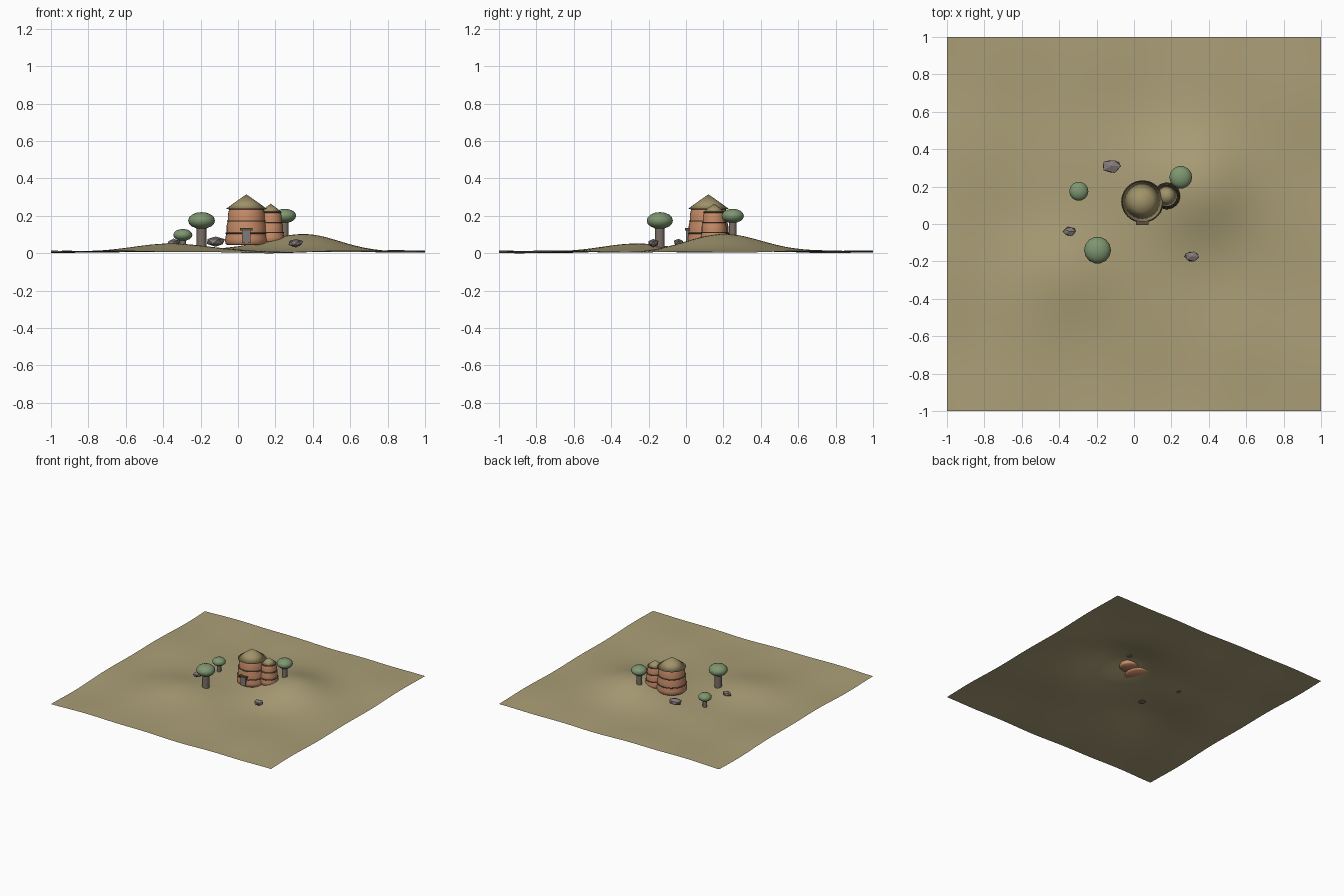
import bpy, bmesh, math, random
from mathutils import Vector

random.seed(4)
cube = bpy.data.objects.get("Cube")
if cube:
    bpy.data.objects.remove(cube)


def material(name, rgb):
    lin = [((c / 255 + 0.055) / 1.055) ** 2.4 for c in rgb] + [1]
    m = bpy.data.materials.new(name)
    m.use_nodes = True
    m.diffuse_color = lin
    m.node_tree.nodes["Principled BSDF"].inputs["Base Color"].default_value = lin
    return m


GROUND = material("dry grass", (171, 159, 119))
CLAY = material("clay", (200, 140, 104))
THATCH = material("thatch", (160, 146, 105))
BAND = material("dark band", (92, 80, 68))
DOOR = material("grey door", (128, 122, 116))
LEAF = material("leaf green", (126, 150, 112))
TRUNK = material("trunk", (122, 112, 102))
ROCK = material("rock", (133, 122, 122))


def finish(name, bm, mat, smooth=None):
    bmesh.ops.recalc_face_normals(bm, faces=bm.faces)
    mesh = bpy.data.meshes.new(name)
    bm.to_mesh(mesh)
    bm.free()
    mesh.materials.append(mat)
    ob = bpy.data.objects.new(name, mesh)
    bpy.context.collection.objects.link(ob)
    if smooth:
        bpy.ops.object.select_all(action="DESELECT")
        ob.select_set(True)
        bpy.context.view_layer.objects.active = ob
        bpy.ops.object.shade_smooth_by_angle(angle=math.radians(smooth))
    return ob


def lathe(name, x, y, profile, mat, sides=24, smooth=50, closed=False):
    """Spin (radius, height) points around a vertical axis."""
    bm = bmesh.new()
    rings = []
    for r, z in profile:
        rings.append([bm.verts.new((x + r * math.cos(a), y + r * math.sin(a), z))
                      for a in (2 * math.pi * i / sides for i in range(sides))])
    pairs = list(zip(rings, rings[1:]))
    if closed:
        pairs.append((rings[-1], rings[0]))
    for low, high in pairs:
        for i in range(sides):
            j = (i + 1) % sides
            bm.faces.new((low[i], low[j], high[j], high[i]))
    if not closed:
        bm.faces.new(rings[0])
        bm.faces.new(rings[-1])
    bmesh.ops.remove_doubles(bm, verts=bm.verts, dist=0.0002)
    return finish(name, bm, mat, smooth)


def box(name, center, size, mat):
    bm = bmesh.new()
    bmesh.ops.create_cube(bm, size=1)
    for v in bm.verts:
        v.co = Vector(center) + Vector(v.co[k] * size[k] for k in range(3))
    return finish(name, bm, mat)


# Rolling ground: x, y, height, spread x, spread y
HILLS = [(0.38, 0.2, 0.083, 0.18, 0.2), (-0.34, -0.24, 0.046, 0.2, 0.18),
         (0.1, 0.32, 0.02, 0.25, 0.2)]


def ground_z(x, y):
    z = 0.011 + 0.004 * math.sin(5 * x + 1) * math.cos(4 * y)
    z += 0.003 * math.sin(9 * y + 2 * x) + 0.002 * math.sin(11 * x - 3 * y)
    return z + sum(h * math.exp(-((x - cx) / sx) ** 2 / 2 - ((y - cy) / sy) ** 2 / 2)
                   for cx, cy, h, sx, sy in HILLS)


bm = bmesh.new()
bmesh.ops.create_grid(bm, x_segments=64, y_segments=64, size=1)
for v in bm.verts:
    v.co.z = ground_z(v.co.x, v.co.y)
low = min(v.co.z for v in bm.verts)
for v in bm.verts:
    v.co.z -= low
ground = finish("ground", bm, GROUND, 180)


# Round huts: barrel wall in tiers, dark hoops, thatched cone
def hut(name, x, y, base, eave, apex, r_base, r_top, r_roof):
    tiers = 3
    step = (eave - base) / tiers
    bulge = 0.004
    wall, hoops = [(r_base * 0.93, base)], []
    for t in range(tiers):
        for f in (0.12, 0.5, 0.95):
            k = (t + f) / tiers
            r = r_base + (r_top - r_base) * k ** 1.2
            wall.append((r + bulge * math.sin(math.pi * f), base + (t + f) * step))
        hoops.append((r + 0.001, base + (t + 1) * step - 0.003))
    wall.append((r_top, eave))
    lathe(name + "_wall", x, y, wall, CLAY)
    for n, (r, z) in enumerate(hoops):
        ring = [(r + 0.005 * math.cos(a), z + 0.004 * math.sin(a))
                for a in (math.pi * i / 3 for i in range(6))]
        lathe(f"{name}_hoop_{n + 1}", x, y, ring, BAND, smooth=180, closed=True)
    lathe(name + "_roof", x, y, [(r_top * 0.9, eave), (r_roof, eave - 0.002),
                                 (r_roof * 0.5, (eave + apex) / 2), (0, apex)],
          THATCH, smooth=180)


hut("main_hut", 0.045, 0.12, 0.045, 0.24, 0.315, 0.112, 0.091, 0.108)
hut("small_hut", 0.175, 0.15, 0.06, 0.222, 0.265, 0.07, 0.052, 0.058)

# Doorway
box("door", (0.045, 0.015, 0.09), (0.045, 0.03, 0.07), DOOR)
box("door_lintel", (0.045, 0.013, 0.128), (0.066, 0.036, 0.012), BAND)

# Trees: x, y, crown height, crown radius, crown half height, trunk radius
for n, (x, y, z, r, h, t) in enumerate([(-0.195, -0.14, 0.175, 0.072, 0.045, 0.027),
                                        (-0.295, 0.175, 0.098, 0.051, 0.032, 0.017),
                                        (0.25, 0.25, 0.2, 0.061, 0.038, 0.021)]):
    foot = ground_z(x, y) - low - 0.006
    lathe(f"tree_trunk_{n + 1}", x, y, [(t, foot), (t * 0.95, z)], TRUNK, 10, 40)
    crown = [(r * math.cos(a), z + h * math.sin(a))
             for a in (math.pi * (i / 8 - 0.5) for i in range(9))]
    lathe(f"tree_crown_{n + 1}", x, y, crown, LEAF, 14, 180)

# Rocks: x, y, height, half sizes
for n, (x, y, z, a, b, c) in enumerate([(-0.12, 0.31, 0.062, 0.057, 0.04, 0.03),
                                        (-0.345, -0.04, 0.057, 0.037, 0.027, 0.02),
                                        (0.31, -0.175, 0.055, 0.044, 0.03, 0.023)]):
    bm = bmesh.new()
    bmesh.ops.create_icosphere(bm, subdivisions=1, radius=1)
    for v in bm.verts:
        k = random.uniform(0.85, 1.1)
        v.co = (x + a * k * v.co.x, y + b * k * v.co.y, z + c * k * v.co.z)
    finish(f"rock_{n + 1}", bm, ROCK)
